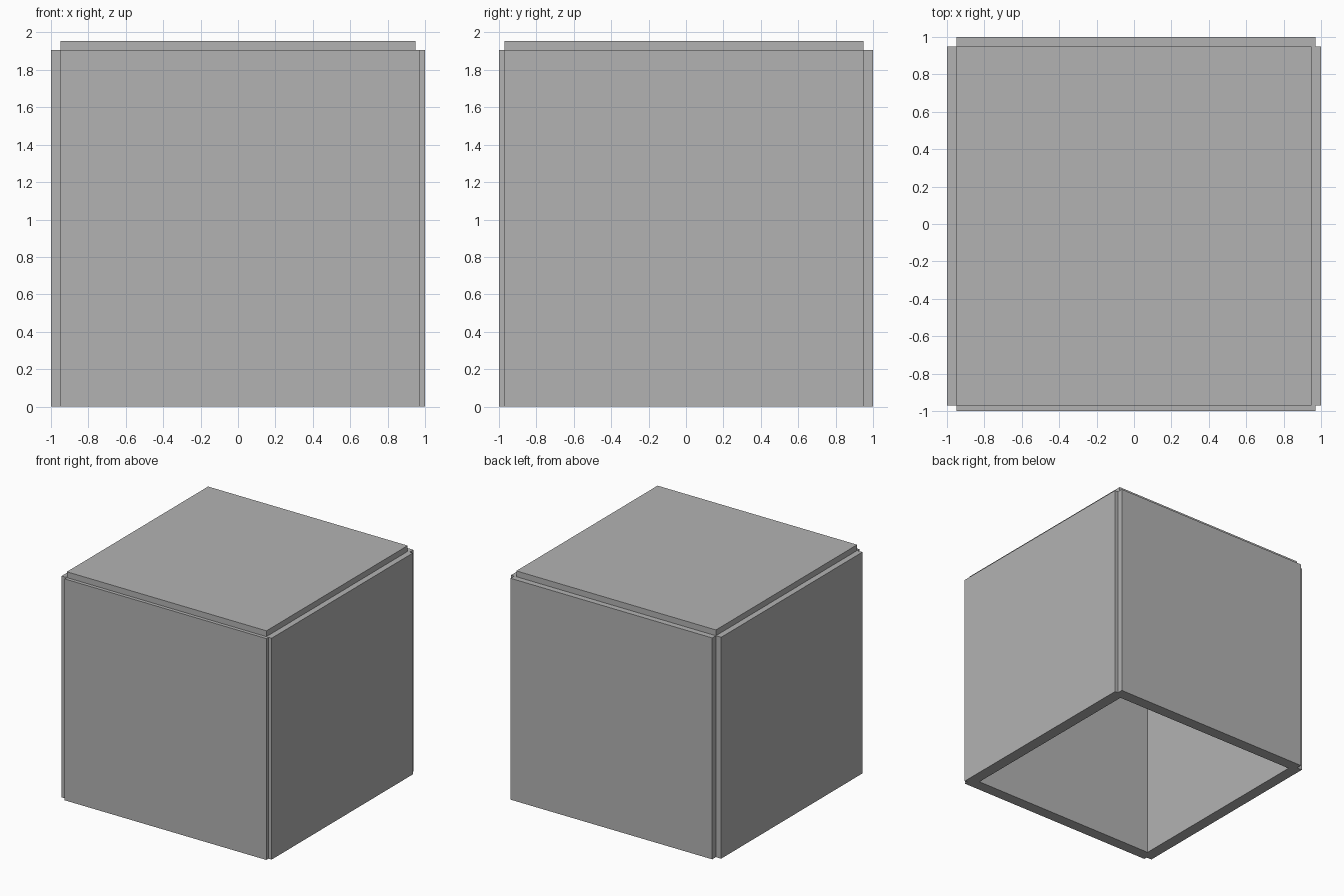
import bpy
import bmesh

cube = bpy.data.objects.get("Cube")
if cube:
    bpy.data.objects.remove(cube, do_unlink=True)

# One plain grey for every panel
grey = bpy.data.materials.new("plain_grey")
grey.use_nodes = True
colour = (0.45, 0.45, 0.45, 1)
grey.diffuse_color = colour
grey.node_tree.nodes["Principled BSDF"].inputs["Base Color"].default_value = colour


def panel(name, low, high):
    """Flat box panel spanning two opposite corners."""
    bm = bmesh.new()
    bmesh.ops.create_cube(bm, size=1)
    for v in bm.verts:
        v.co = [h if c > 0 else l for c, l, h in zip(v.co, low, high)]
    mesh = bpy.data.meshes.new(name)
    bm.to_mesh(mesh)
    bm.free()
    mesh.materials.append(grey)
    obj = bpy.data.objects.new(name, mesh)
    bpy.context.collection.objects.link(obj)
    return obj


THICK = 0.1
WALL_TOP = 1.905
SHORT, LONG = 0.95, 0.97   # panels sit slightly off centre

# Front and back walls
for name, y in (("front_wall", -1), ("back_wall", 1 - THICK)):
    panel(name, (-SHORT, y, 0), (LONG, y + THICK, WALL_TOP))

# Side walls
for name, x in (("right_wall", -1), ("left_wall", 1 - THICK)):
    panel(name, (x, -LONG, 0), (x + THICK, SHORT, WALL_TOP))

# Lid, standing a little proud of the walls; the bottom stays open
LID_TOP = 1.955
panel("lid", (-SHORT, -LONG, LID_TOP - THICK), (SHORT, SHORT, LID_TOP))
